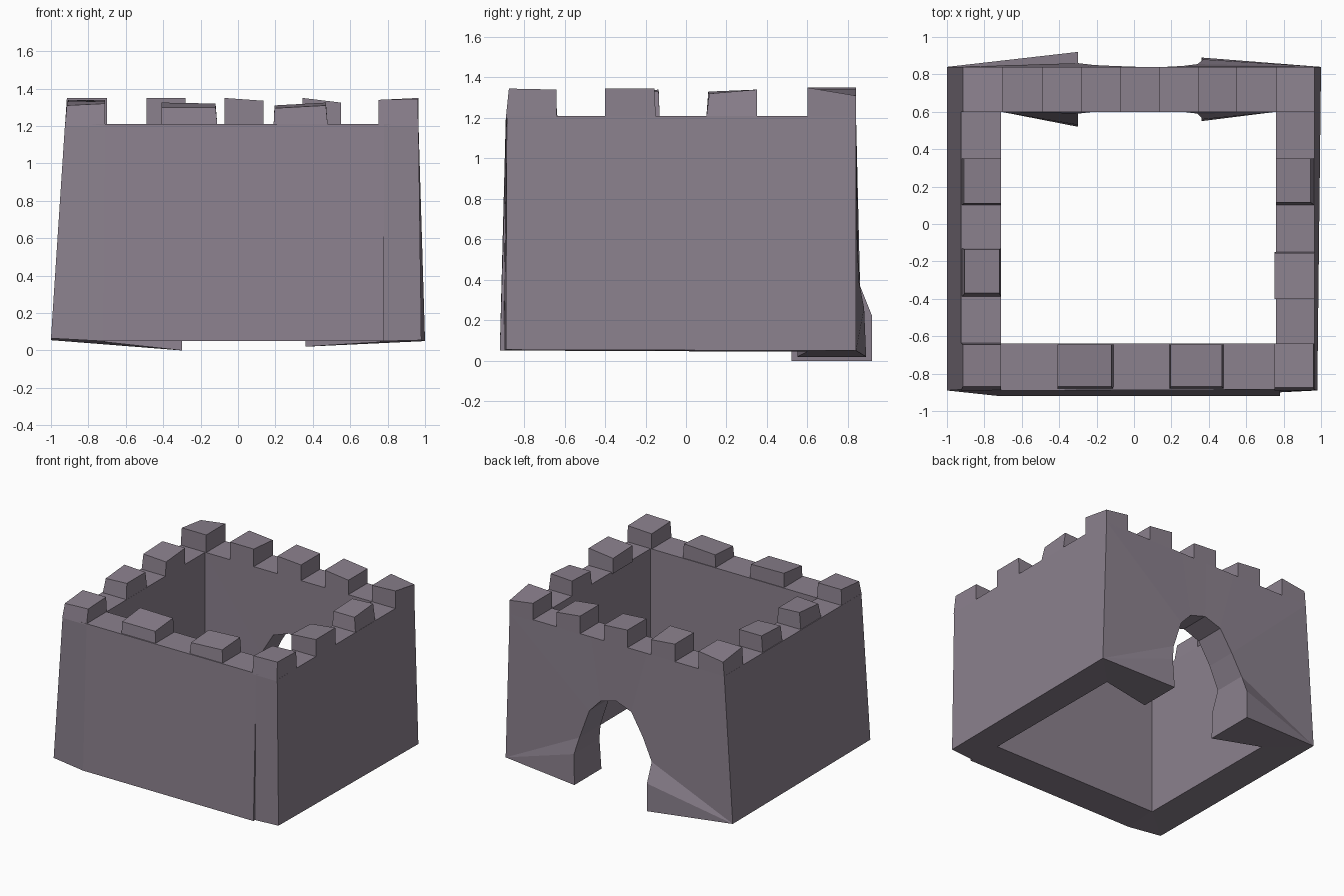
import bpy, bmesh
from mathutils import Vector

stone = bpy.data.materials.new("stone")
stone.diffuse_color = (0.26, 0.22, 0.27, 1)


def make_object(name, faces):
    """Build one flat-shaded mesh from a list of corner tuples."""
    bm = bmesh.new()
    for f in faces:
        unique = list(dict.fromkeys(tuple(p) for p in f))
        if len(unique) > 2:
            bm.faces.new([bm.verts.new(p) for p in unique])
    bmesh.ops.remove_doubles(bm, verts=bm.verts[:], dist=0.0005)
    bmesh.ops.recalc_face_normals(bm, faces=bm.faces[:])
    mesh = bpy.data.meshes.new(name)
    bm.to_mesh(mesh)
    bm.free()
    mesh.materials.append(stone)
    ob = bpy.data.objects.new(name, mesh)
    bpy.context.collection.objects.link(ob)
    return ob


def strip(sections):
    """Join neighbouring closed sections with quads."""
    out = []
    for a, b in zip(sections, sections[1:]):
        n = len(a)
        for i in range(n):
            j = (i + 1) % n
            out.append((a[i], a[j], b[j], b[i]))
    return out


TOP = 1.21

# Left, front and right walls: outer bottom, outer top, inner top, inner bottom
stations = [
    ((-1.00, 0.84, 0.055), (-0.925, 0.84, TOP), (-0.71, 0.60, TOP), (-0.71, 0.60, 0.045)),
    ((-1.00, -0.89, 0.065), (-0.925, -0.885, TOP), (-0.71, -0.64, TOP), (-0.71, -0.64, 0.05)),
    ((-0.72, -0.92, 0.05), (-0.71, -0.89, TOP), (-0.70, -0.64, TOP), (-0.70, -0.64, 0.05)),
    ((0.78, -0.92, 0.05), (0.78, -0.885, TOP), (0.75, -0.64, TOP), (0.75, -0.64, 0.05)),
    ((0.78, -0.90, 0.05), (0.78, -0.89, TOP), (0.75, -0.64, TOP), (0.75, -0.64, 0.05)),
    ((0.98, -0.89, 0.055), (0.965, -0.885, TOP), (0.76, -0.64, TOP), (0.76, -0.64, 0.05)),
    ((1.00, 0.84, 0.05), (0.965, 0.84, TOP), (0.76, 0.60, TOP), (0.76, 0.60, 0.045)),
]
faces = strip(stations)

# Back wall: arch point (x, z, outer y, inner y) paired with a border point
arch = [
    (-0.30, 0.00, 0.92, 0.52, "L", 0.0), (-0.30, 0.22, 0.92, 0.53, "L", 0.0),
    (-0.30, 0.37, 0.86, 0.59, "L", 0.0), (-0.215, 0.54, 0.85, 0.60, "L", 1.0),
    (-0.11, 0.71, 0.845, 0.60, "T", 0.36), (0.03, 0.76, 0.84, 0.60, "T", 0.5),
    (0.165, 0.72, 0.84, 0.60, "T", 0.62), (0.26, 0.62, 0.845, 0.60, "R", 1.0),
    (0.34, 0.39, 0.855, 0.59, "R", 0.0), (0.37, 0.26, 0.88, 0.56, "R", 0.0),
    (0.36, 0.02, 0.89, 0.55, "R", 0.0),
]
left, right = stations[0], stations[-1]


def border(side, t, bottom, top):
    ends = {"L": (left[bottom], left[top]), "R": (right[bottom], right[top]),
            "T": (left[top], right[top])}[side]
    return tuple(Vector(ends[0]).lerp(Vector(ends[1]), t))


rings = []
for x, z, yo, yi, side, t in arch:
    rings.append(((x, yo, z), border(side, t, 0, 1), border(side, t, 3, 2), (x, yi, z)))
for a, b, pa, pb in zip(rings, rings[1:], arch, arch[1:]):
    faces += [(a[0], a[1], b[1], b[0]),      # outside
              (a[3], a[2], b[2], b[3]),      # inside
              (a[0], b[0], b[3], a[3])]      # archway lining
    if pa[1] > 0.5 and pb[1] > 0.5:
        faces.append((a[1], b[1], b[2], a[2]))  # walkway
faces += [rings[0], rings[-1]]               # undersides of the feet
make_object("castle_walls", faces)


def merlon(name, x0, x1, y0, y1, h, inset=(0, 0, 0, 0)):
    """Leaning block; h = heights at front-left, front-right, back-right, back-left."""
    l, r, f, b = inset
    base = [(x0, y0, 1.2), (x1, y0, 1.2), (x1, y1, 1.2), (x0, y1, 1.2)]
    top = [(x0 + l, y0 + f, h[0]), (x1 - r, y0 + f, h[1]),
           (x1 - r, y1 - b, h[2]), (x0 + l, y1 - b, h[3])]
    make_object(name, strip([base, top]) + [tuple(top)])


# Corner merlons
merlon("corner_merlon_front_left", -0.925, -0.71, -0.89, -0.635, (1.31, 1.32, 1.33, 1.33), (0.01, 0, 0.02, 0.01))
merlon("corner_merlon_front_right", 0.75, 0.965, -0.89, -0.64, (1.34, 1.345, 1.34, 1.33), (0, 0.005, 0.015, 0))
merlon("corner_merlon_back_left", -0.925, -0.70, 0.60, 0.84, (1.35, 1.35, 1.35, 1.32), (0.01, 0, 0, 0))
merlon("corner_merlon_back_right", 0.76, 0.965, 0.60, 0.84, (1.34, 1.35, 1.31, 1.34))

# Front merlons
merlon("front_merlon_1", -0.41, -0.11, -0.88, -0.645, (1.30, 1.30, 1.32, 1.325), (0, 0.01, 0.01, 0))
merlon("front_merlon_2", 0.19, 0.48, -0.88, -0.645, (1.295, 1.31, 1.325, 1.31), (0.005, 0.01, 0.01, 0))

# Back merlons
back_heights = [(1.35, 1.35, 1.33, 1.35), (1.35, 1.335, 1.335, 1.35), (1.35, 1.325, 1.325, 1.35)]
for i, h in enumerate(back_heights):
    x = -0.49 + i * 0.417
    merlon(f"back_merlon_{i + 1}", x, x + 0.208, 0.60, 0.84, h)

# Side merlons
merlon("left_merlon_1", -0.92, -0.71, -0.39, -0.13, (1.32, 1.33, 1.33, 1.34), (0.015, 0.01, 0.02, 0.005))
merlon("left_merlon_2", -0.92, -0.71, 0.10, 0.35, (1.33, 1.32, 1.34, 1.34), (0.01, 0, 0.01, 0))
merlon("right_merlon_1", 0.75, 0.965, -0.40, -0.15, (1.33, 1.345, 1.345, 1.32), (0, 0, 0, 0.005))
merlon("right_merlon_2", 0.76, 0.965, 0.10, 0.35, (1.32, 1.32, 1.34, 1.33), (0, 0.02, 0.015, 0))
